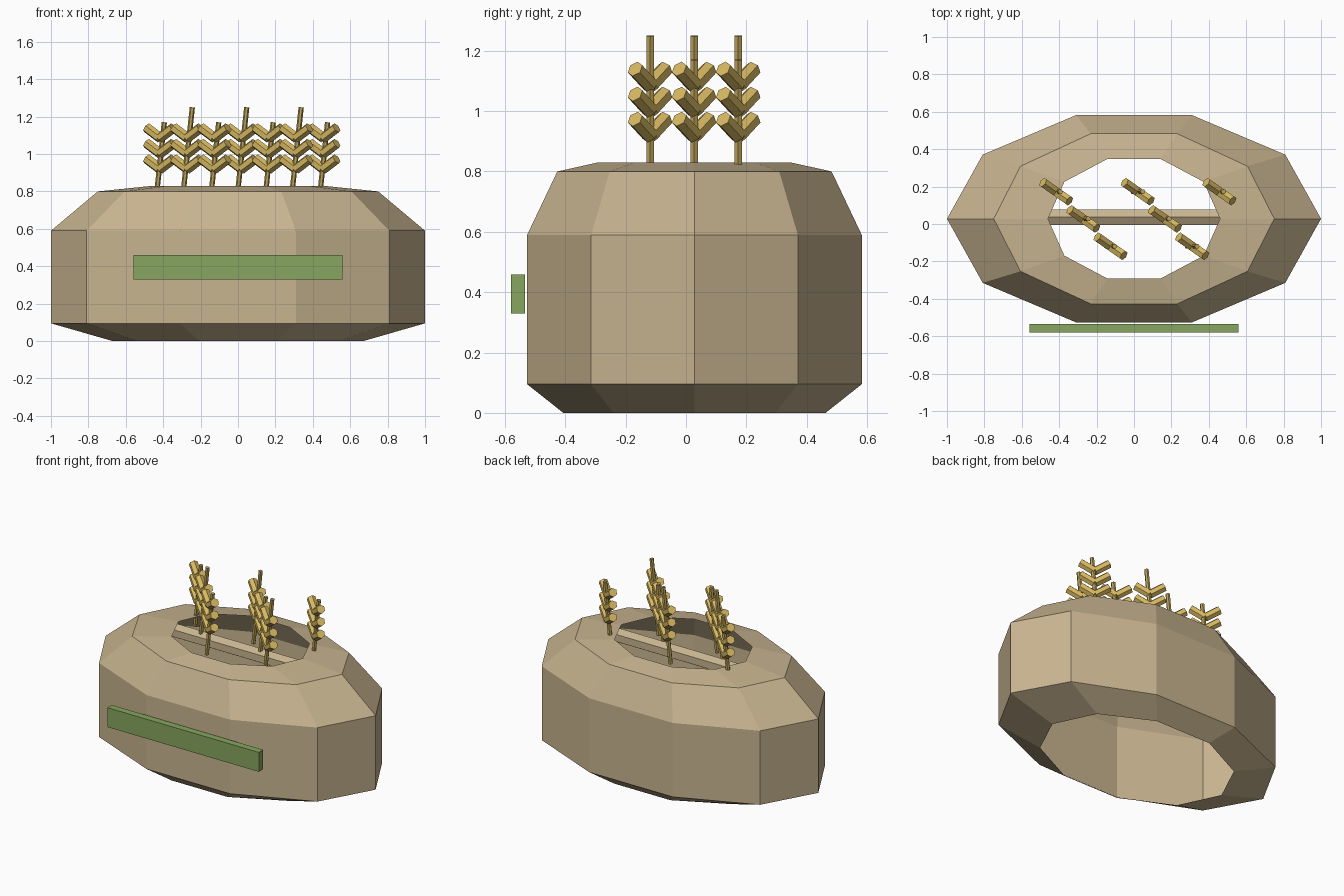
import bpy, bmesh, math
from mathutils import Vector

if "Cube" in bpy.data.objects:
    bpy.data.objects.remove(bpy.data.objects["Cube"])

CY = 0.028  # depth centre of the sack


def material(name, rgb):
    m = bpy.data.materials.new(name)
    m.diffuse_color = (*rgb, 1)
    m.use_nodes = True
    m.node_tree.nodes["Principled BSDF"].inputs["Base Color"].default_value = m.diffuse_color
    return m


TAN = material("burlap", (0.58, 0.46, 0.28))
GREEN = material("green_cloth", (0.24, 0.38, 0.115))
STRAW = material("straw", (0.50, 0.36, 0.10))
GOLD = material("grain_gold", (0.68, 0.48, 0.12))


def finish(ob, name, mat):
    ob.name = ob.data.name = name
    ob.data.materials.append(mat)
    return ob


def rod(name, a, b, radius, mat, sides=6):
    """Low-poly cylinder between two points."""
    a, b = Vector(a), Vector(b)
    d = b - a
    bpy.ops.mesh.primitive_cylinder_add(
        vertices=sides, radius=radius, depth=d.length, location=(a + b) / 2,
        rotation=d.to_track_quat('Z', 'Y').to_euler())
    return finish(bpy.context.object, name, mat)


# Sack: open ten-sided shell lofted through (z, x radius, y radius) rings
profile = [(0, 0.67, 0.457), (0.095, 1.0, 0.583), (0.59, 1.0, 0.583),
           (0.80, 0.75, 0.478), (0.83, 0.46, 0.336)]
N = 10
bm = bmesh.new()
rings = [[bm.verts.new((rx * math.cos(math.tau * k / N),
                        CY + ry * math.sin(math.tau * k / N), z))
          for k in range(N)] for z, rx, ry in profile]
for lo, hi in zip(rings, rings[1:]):
    for k in range(N):
        j = (k + 1) % N
        bm.faces.new((lo[k], lo[j], hi[j], hi[k]))
me = bpy.data.meshes.new("sack")
bm.to_mesh(me)
bm.free()
sack = bpy.data.objects.new("sack", me)
bpy.context.collection.objects.link(sack)
finish(sack, "sack", TAN)

# Rolled seam across the mouth
rod("mouth_seam", (-0.56, 0.037, 0.76), (0.56, 0.037, 0.76), 0.048, TAN)

# Green band on the front
bpy.ops.mesh.primitive_cube_add(size=1, location=(0, -0.557, 0.394))
band = bpy.context.object
band.scale = (1.12, 0.046, 0.13)
finish(band, "front_band", GREEN)

# Seven leaning ears, each with three pairs of upswept grains
LEAN, TURN, TILT = 0.107, math.radians(-35), math.radians(32)
for i in range(7):
    x = 0.02 + 0.1455 * (i - 3)
    y = 0.027 + 0.146 * (1 - i % 3)
    half = 0.25 if i % 2 else 0.21
    mid = 0.75 + half
    rod(f"stalk_{i}", (x - half * LEAN, y, mid - half),
        (x + half * LEAN, y, mid + half), 0.014, STRAW)
    for level in range(3):
        base = Vector((x, y, 0.92 + 0.083 * level))
        for side in (-1, 1):
            direction = Vector((side * math.cos(TURN) * math.cos(TILT),
                                side * math.sin(TURN) * math.cos(TILT),
                                math.sin(TILT)))
            rod(f"grain_{i}_{level}_{'left' if side < 0 else 'right'}",
                base, base + direction * 0.102, 0.028, GOLD)
